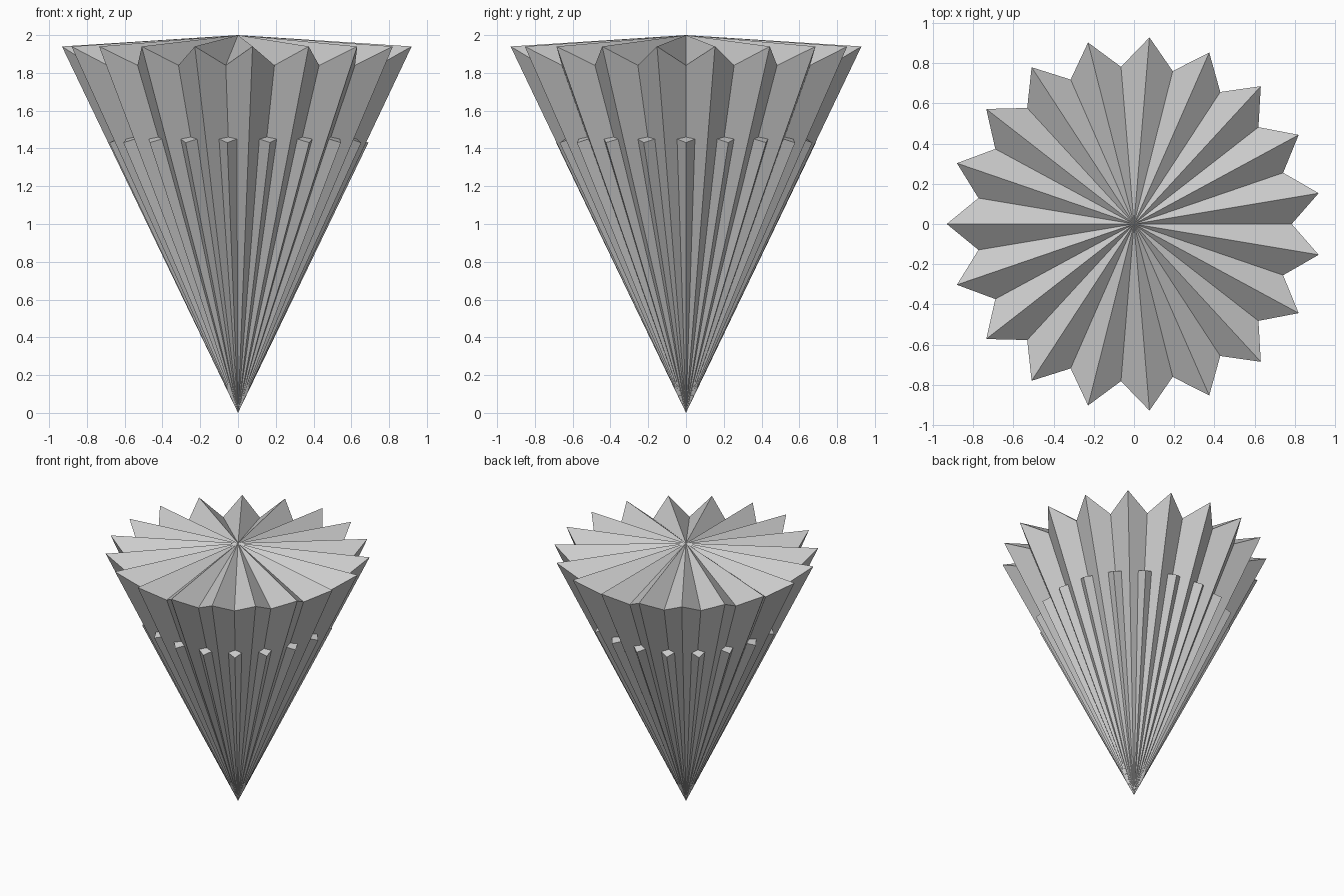
import bpy, bmesh, math
from mathutils import Vector

if "Cube" in bpy.data.objects:
    bpy.data.objects.remove(bpy.data.objects["Cube"])

N = 19                       # number of pleats
STEP = 2 * math.pi / N

grey = bpy.data.materials.new("plain grey")
grey.diffuse_color = (0.6, 0.6, 0.6, 1)
grey.use_nodes = True
grey.node_tree.nodes["Principled BSDF"].inputs["Base Color"].default_value = grey.diffuse_color


def polar(r, a, z):
    return Vector((r * math.cos(a), r * math.sin(a), z))


def finish(name, bm):
    bmesh.ops.recalc_face_normals(bm, faces=bm.faces)
    me = bpy.data.meshes.new(name)
    bm.to_mesh(me)
    bm.free()
    me.materials.append(grey)
    ob = bpy.data.objects.new(name, me)
    bpy.context.collection.objects.link(ob)


# Pleated body: a star-shaped rim joined to a top peak and a bottom tip
bm = bmesh.new()
tip = bm.verts.new((0, 0, 0))
peak = bm.verts.new((0, 0, 2))
rim = []
for i in range(N):
    rim.append(bm.verts.new(polar(0.785, i * STEP, 1.84)))
    rim.append(bm.verts.new(polar(0.932, (i + 0.5) * STEP, 1.94)))
for a, b in zip(rim, rim[1:] + rim[:1]):
    bm.faces.new((a, b, peak))
    bm.faces.new((b, a, tip))
finish("pleated_cone", bm)

# Ribs: slim four-sided spikes lying in each valley, meeting at the tip
HALF = 0.0525
for i in range(N):
    ang = i * STEP
    centre = polar(0.642, ang, 1.452)
    side = Vector((-math.sin(ang), math.cos(ang), 0))
    out = side.cross(centre).normalized()
    bm = bmesh.new()
    end = [bm.verts.new(centre + HALF * d) for d in (out, side, -out, -side)]
    tip = bm.verts.new((0, 0, 0))
    bm.faces.new(end)
    for a, b in zip(end, end[1:] + end[:1]):
        bm.faces.new((b, a, tip))
    finish(f"rib_{i + 1}", bm)
